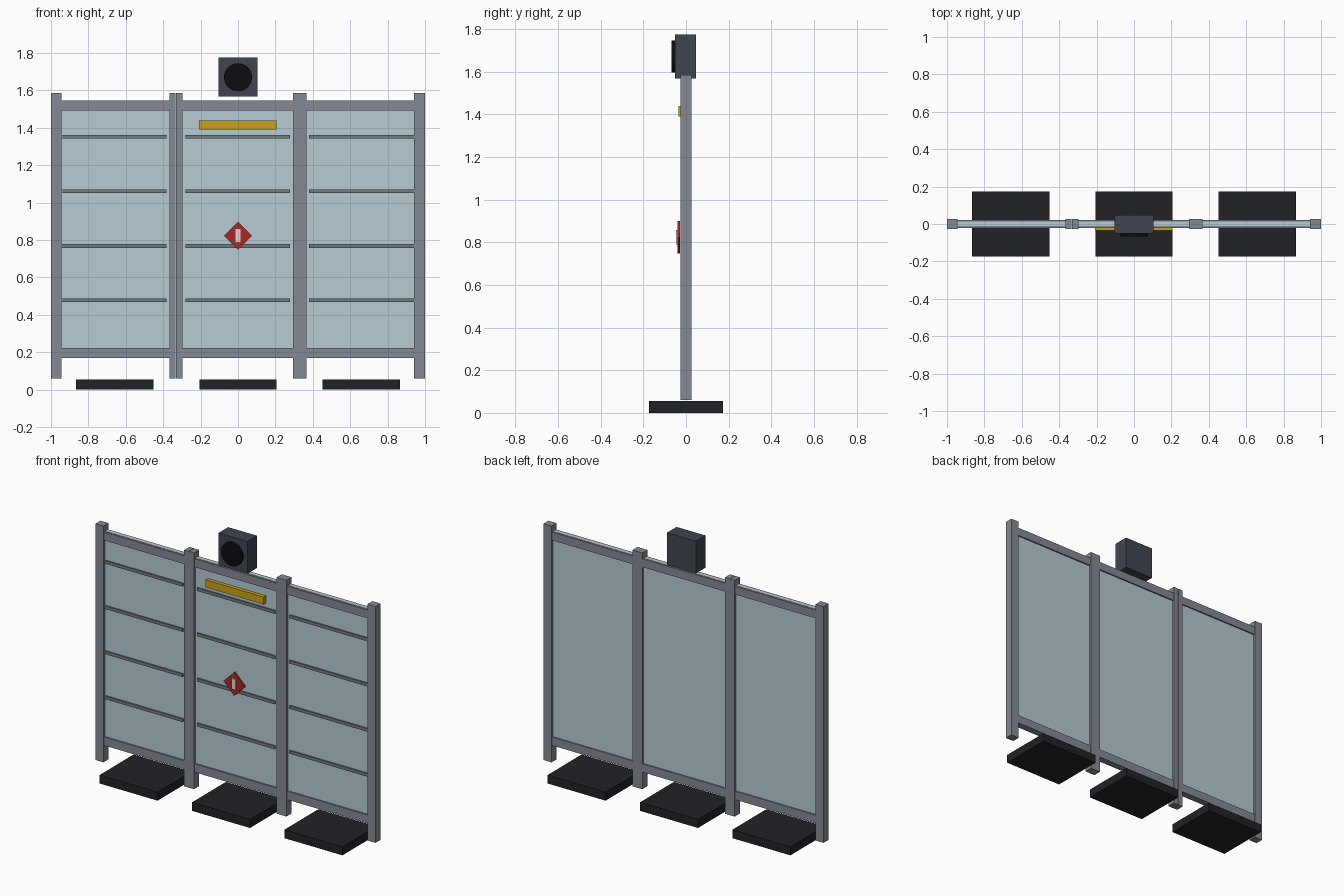
import bpy
from math import radians

if "Cube" in bpy.data.objects:
    bpy.data.objects.remove(bpy.data.objects["Cube"])


def mat(name, r, g, b):
    m = bpy.data.materials.new(name)
    m.diffuse_color = (r, g, b, 1)
    m.use_nodes = True
    m.node_tree.nodes["Principled BSDF"].inputs["Base Color"].default_value = m.diffuse_color
    return m


STEEL = mat("steel", 0.23, 0.25, 0.29)
GLASS = mat("pale_panel", 0.47, 0.60, 0.65)
SLAT = mat("slat_grey", 0.17, 0.19, 0.21)
RUBBER = mat("rubber", 0.015, 0.016, 0.02)
HOUSING = mat("housing", 0.05, 0.06, 0.08)
BLACK = mat("lens_black", 0.004, 0.004, 0.005)
YELLOW = mat("yellow", 0.60, 0.36, 0.01)
RED = mat("red", 0.40, 0.02, 0.02)
WHITE = mat("off_white", 0.75, 0.72, 0.70)


def box(name, x, y, z, m, roll=0):
    """Box from (min, max) ranges on each axis."""
    c = [(a + b) / 2 for a, b in (x, y, z)]
    bpy.ops.mesh.primitive_cube_add(size=1, location=c)
    o = bpy.context.object
    o.name = name
    o.scale = [b - a for a, b in (x, y, z)]
    bpy.ops.object.transform_apply(location=False, rotation=False, scale=True)
    o.rotation_euler.y = radians(roll)
    o.data.materials.append(m)
    return o


# Upright posts: two outer, and a touching pair at each joint
for s, e in ((-1, -0.943), (-0.366, -0.333), (-0.331, -0.296),
             (0.294, 0.33), (0.33, 0.365), (0.942, 1)):
    box("post", (s, e), (-0.026, 0.026), (0.06, 1.585), STEEL)

# Three panels: rails, infill sheet, front slats and base foot
for name, x0, x1, s0, s1, fx in (
        ("left", -0.943, -0.366, -0.945, -0.383, -0.66),
        ("middle", -0.296, 0.294, -0.28, 0.277, 0.0),
        ("right", 0.365, 0.942, 0.38, 0.943, 0.66)):
    box(name + "_bottom_rail", (x0, x1), (-0.022, 0.022), (0.168, 0.222), STEEL)
    box(name + "_top_rail", (x0, x1), (-0.022, 0.022), (1.492, 1.545), STEEL)
    box(name + "_sheet", (x0, x1), (-0.011, 0.013), (0.18, 1.547), GLASS)
    for z in (0.478, 0.768, 1.06, 1.352):
        box(name + "_slat", (s0, s1), (-0.02, -0.009), (z - 0.01, z + 0.01), SLAT)
    box(name + "_foot", (fx - 0.207, fx + 0.207), (-0.173, 0.173), (0, 0.055), RUBBER)

# Yellow strip and diamond warning plate on the middle panel
box("yellow_strip", (-0.208, 0.207), (-0.034, -0.011), (1.39, 1.438), YELLOW)
h = 0.0535
box("warning_diamond", (-h, h), (-0.04, -0.028), (0.823 - h, 0.823 + h), RED, 45)
box("warning_bar", (-0.014, 0.014), (-0.047, -0.039), (0.79, 0.858), WHITE)

# Lamp housing with round lens
box("lamp_housing", (-0.103, 0.103), (-0.051, 0.047), (1.567, 1.775), HOUSING)
bpy.ops.mesh.primitive_cylinder_add(vertices=32, radius=0.075, depth=0.025,
                                    location=(0, -0.0545, 1.67),
                                    rotation=(radians(90), 0, 0))
lens = bpy.context.object
lens.name = "lamp_lens"
lens.data.materials.append(BLACK)
bpy.ops.object.shade_smooth_by_angle()
